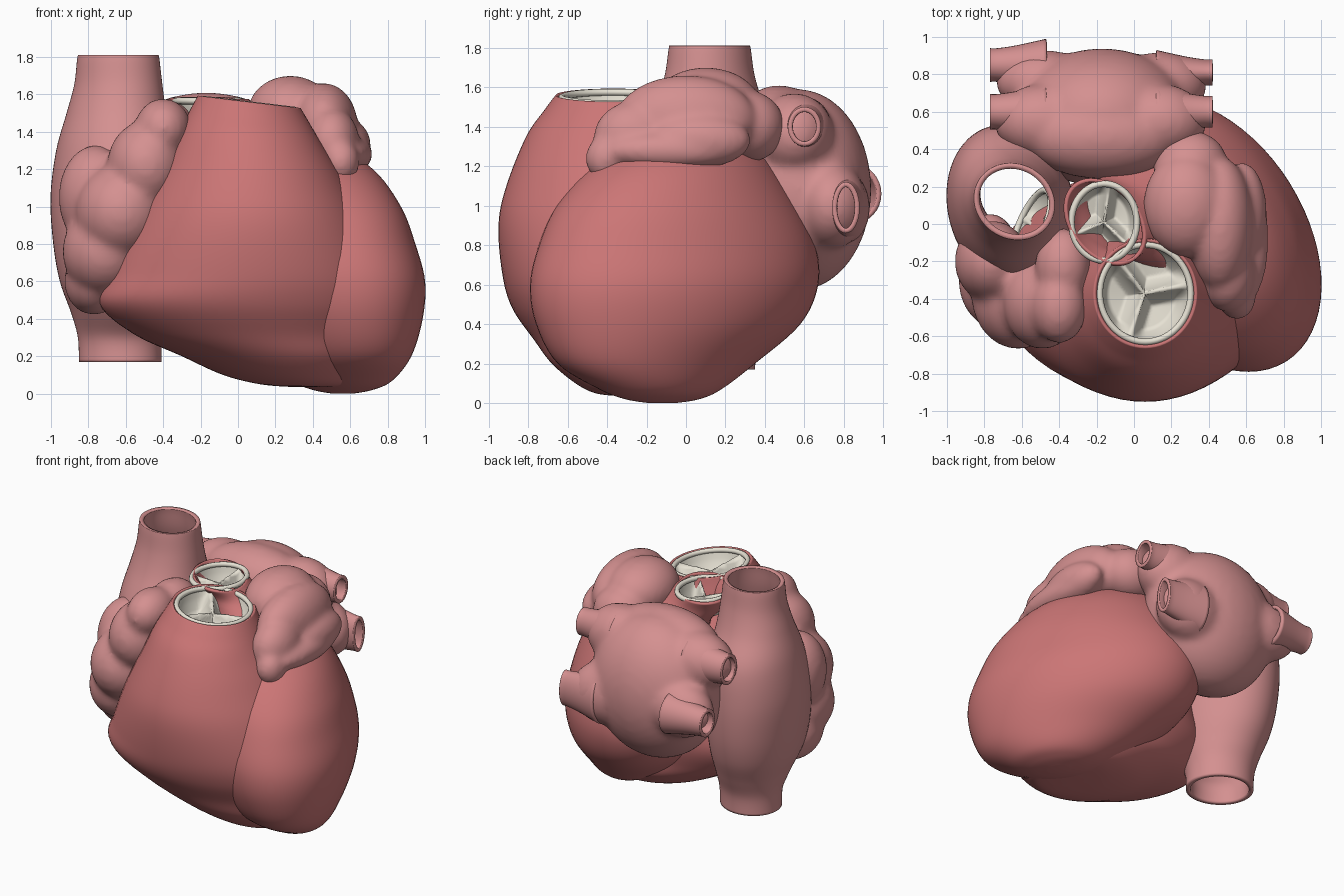
import bpy, bmesh, math
from mathutils import Matrix, Vector

if "Cube" in bpy.data.objects:
    bpy.data.objects.remove(bpy.data.objects["Cube"])


def material(name, rgb):
    m = bpy.data.materials.new(name)
    m.diffuse_color = (*rgb, 1)
    m.use_nodes = True
    m.node_tree.nodes["Principled BSDF"].inputs["Base Color"].default_value = m.diffuse_color
    return m


MUSCLE = material("muscle", (0.60, 0.18, 0.18))
ATRIUM = material("atrium", (0.66, 0.28, 0.28))
CREAM = material("valve", (0.80, 0.76, 0.66))


def finish(name, bm, mat):
    me = bpy.data.meshes.new(name)
    bm.to_mesh(me)
    bm.free()
    for p in me.polygons:
        p.use_smooth = True
    me.materials.append(mat)
    ob = bpy.data.objects.new(name, me)
    bpy.context.collection.objects.link(ob)
    return ob


def spline(rows, steps=6):
    """Catmull-Rom interpolation of ring parameters."""
    out = []
    for i in range(len(rows) - 1):
        quad = zip(rows[max(i - 1, 0)], rows[i], rows[i + 1], rows[min(i + 2, len(rows) - 1)])
        quad = list(quad)
        for s in range(steps):
            t = s / steps
            out.append([b + 0.5 * t * (c - a + t * (2 * a - 5 * b + 4 * c - d + t * (3 * (b - c) + d - a)))
                        for a, b, c, d in quad])
    return out + [list(rows[-1])]


def loft(name, rows, mat, shear=0, tilt=0, cap=False, wall=0.03, matrix=None, seg=64):
    """Skin of elliptical rings (cx, cy, z, rx, ry), open at the top."""
    bm = bmesh.new()
    rings = []
    top = rows[-1][2]
    for cx, cy, z, rx, ry in spline(rows):
        ring = []
        k = tilt * max(0, 1 - (top - z) / 0.35)
        for j in range(seg):
            a = 2 * math.pi * j / seg
            x, y = rx * math.cos(a), ry * math.sin(a)
            ring.append(bm.verts.new((cx + x - shear * y, cy + y, z + k * x)))
        rings.append(ring)
    for lo, hi in zip(rings, rings[1:]):
        for j in range(seg):
            n = (j + 1) % seg
            bm.faces.new((lo[j], lo[n], hi[n], hi[j]))
    if cap:
        bm.faces.new(rings[0][::-1])
    if matrix:
        bm.transform(matrix)
    ob = finish(name, bm, mat)
    sol = ob.modifiers.new("wall", 'SOLIDIFY')
    sol.thickness, sol.offset = wall, -1
    return ob


def blob(name, parts, mat, voxel=0.022, smooth=14):
    """Ellipsoids (x, y, z, rx, ry, rz) fused into one soft body."""
    bm = bmesh.new()
    for x, y, z, *r in parts:
        bmesh.ops.create_uvsphere(bm, u_segments=32, v_segments=20, radius=1,
                                  matrix=Matrix.Translation((x, y, z)) @ Matrix.Diagonal((*r, 1)))
    ob = finish(name, bm, mat)
    rm = ob.modifiers.new("fuse", 'REMESH')
    rm.mode, rm.voxel_size, rm.use_smooth_shade = 'VOXEL', voxel, True
    sm = ob.modifiers.new("soften", 'SMOOTH')
    sm.factor, sm.iterations = 0.5, smooth
    return ob


def valve(name, centre, rx, ry, turn, normal, depth=0.13):
    """Three cupped leaflets inside a rounded rim."""
    bm = bmesh.new()
    nr, na = 20, 72
    rows = []
    for i in range(nr + 1):
        r = max(i / nr, 0.01)
        row = []
        for j in range(na):
            a = 2 * math.pi * j / na
            phi = (a - math.radians(turn)) % (2 * math.pi / 3)
            edge = r * math.sin(min(phi, 2 * math.pi / 3 - phi))
            cup = max(0, min(1, (edge - 0.04) * 4)) ** 0.6 * max(0, min(1, (1 - r) * 4)) ** 0.6
            row.append(bm.verts.new((rx * r * math.cos(a), ry * r * math.sin(a),
                                     -0.05 * (1 - r) - depth * cup)))
        rows.append(row)
    bm.faces.new(rows[0])
    for lo, hi in zip(rows, rows[1:]):
        for j in range(na):
            n = (j + 1) % na
            bm.faces.new((lo[j], hi[j], hi[n], lo[n]))
    # rounded rim
    rim = []
    for j in range(na):
        a = 2 * math.pi * j / na
        rim.append([bm.verts.new(((rx + 0.018 * math.cos(b)) * math.cos(a),
                                  (ry + 0.018 * math.cos(b)) * math.sin(a), 0.018 * math.sin(b)))
                    for b in (2 * math.pi * k / 8 for k in range(8))])
    for j in range(na):
        p, q = rim[j], rim[(j + 1) % na]
        for k in range(8):
            m = (k + 1) % 8
            bm.faces.new((p[k], q[k], q[m], p[m]))
    rot = Vector((0, 0, 1)).rotation_difference(Vector(normal)).to_matrix().to_4x4()
    bm.transform(Matrix.Translation(centre) @ rot)
    return finish(name, bm, CREAM)


# Ventricles
loft("right_ventricle", [
    (0.42, -0.20, 0.035, 0.12, 0.14), (0.37, -0.20, 0.05, 0.25, 0.26), (0.30, -0.20, 0.10, 0.38, 0.36),
    (0.22, -0.22, 0.20, 0.52, 0.46), (0.10, -0.26, 0.32, 0.66, 0.51), (0.03, -0.30, 0.48, 0.77, 0.58),
    (0.05, -0.32, 0.65, 0.73, 0.61), (0.06, -0.34, 0.90, 0.63, 0.61), (0.06, -0.36, 1.10, 0.53, 0.55),
    (0.06, -0.41, 1.35, 0.39, 0.40), (0.06, -0.39, 1.48, 0.32, 0.33), (0.06, -0.37, 1.56, 0.275, 0.29)],
    MUSCLE, tilt=-0.12, cap=True, wall=0.02)
loft("left_ventricle", [
    (0.56, -0.12, 0.0, 0.05, 0.07), (0.56, -0.12, 0.02, 0.15, 0.19), (0.55, -0.13, 0.07, 0.26, 0.31),
    (0.50, -0.15, 0.20, 0.40, 0.50), (0.43, -0.09, 0.40, 0.52, 0.67), (0.39, -0.06, 0.60, 0.57, 0.73),
    (0.36, -0.045, 0.80, 0.55, 0.70), (0.33, -0.045, 1.0, 0.51, 0.61), (0.27, -0.02, 1.20, 0.43, 0.46),
    (0.12, 0.03, 1.36, 0.34, 0.29), (-0.08, 0.03, 1.48, 0.24, 0.21), (-0.16, 0.01, 1.575, 0.205, 0.235)],
    MUSCLE, shear=0.3, cap=True, wall=0.02)

# Right atrium with both great veins
loft("right_atrium", [
    (-0.63, 0.14, 0.17, 0.22, 0.21), (-0.63, 0.14, 0.30, 0.225, 0.22), (-0.63, 0.11, 0.43, 0.26, 0.30),
    (-0.64, 0.08, 0.60, 0.31, 0.40), (-0.65, 0.08, 0.80, 0.335, 0.44), (-0.66, 0.10, 1.05, 0.34, 0.43),
    (-0.66, 0.12, 1.30, 0.31, 0.38), (-0.65, 0.12, 1.50, 0.265, 0.28), (-0.64, 0.12, 1.65, 0.235, 0.23),
    (-0.64, 0.12, 1.78, 0.22, 0.21), (-0.64, 0.12, 1.81, 0.215, 0.205)], ATRIUM, shear=0.1)
blob("right_auricle", [
    (-0.40, -0.44, 1.42, 0.15, 0.20, 0.16), (-0.38, -0.22, 1.42, 0.15, 0.20, 0.15),
    (-0.49, -0.42, 1.22, 0.21, 0.25, 0.24), (-0.62, -0.38, 0.97, 0.25, 0.29, 0.26),
    (-0.71, -0.30, 0.76, 0.23, 0.27, 0.24), (-0.77, -0.18, 0.60, 0.16, 0.24, 0.18),
    (-0.76, -0.20, 1.05, 0.20, 0.22, 0.28)], ATRIUM)

# Left atrium with four pulmonary vein stubs
blob("left_atrium", [
    (-0.17, 0.57, 1.08, 0.48, 0.37, 0.51), (-0.17, 0.47, 1.38, 0.42, 0.23, 0.23),
    (0.14, 0.55, 1.36, 0.25, 0.20, 0.21), (0.14, 0.74, 1.00, 0.25, 0.18, 0.22),
    (-0.48, 0.55, 1.34, 0.27, 0.20, 0.20), (-0.48, 0.76, 1.06, 0.26, 0.17, 0.20)], ATRIUM)
for side, level, x, y, z, ry, rz in (
        ("left", "upper", 0.42, 0.60, 1.40, 0.085, 0.10), ("left", "lower", 0.42, 0.81, 0.99, 0.07, 0.13),
        ("right", "upper", -0.77, 0.60, 1.36, 0.095, 0.11), ("right", "lower", -0.77, 0.85, 1.06, 0.09, 0.10)):
    d = Vector((math.copysign(1, x), 0, 0))
    loft(f"{side}_{level}_pulmonary_vein", [
        (0, 0, -0.30, ry + 0.05, rz + 0.05), (0, 0, -0.14, ry + 0.015, rz + 0.015),
        (0, 0, -0.04, ry, rz), (0, 0, 0, ry, rz)], ATRIUM, seg=32, wall=0.025,
        matrix=Matrix.Translation((x, y, z)) @ d.to_track_quat('Z', 'Y').to_matrix().to_4x4())

# Left auricle draped over the left ventricle
blob("left_auricle", [
    (0.28, 0.10, 1.50, 0.23, 0.28, 0.20), (0.46, 0.00, 1.43, 0.18, 0.36, 0.23),
    (0.50, -0.26, 1.34, 0.15, 0.21, 0.19), (0.58, 0.06, 1.33, 0.13, 0.27, 0.14),
    (0.30, 0.32, 1.40, 0.20, 0.18, 0.18), (0.55, -0.40, 1.24, 0.10, 0.11, 0.12),
    (0.60, -0.08, 1.28, 0.12, 0.34, 0.10)], ATRIUM, voxel=0.018)

# Valves
valve("pulmonary_valve", (0.06, -0.37, 1.545), 0.245, 0.26, 10, (0.12, 0, 1))
valve("aortic_valve", (-0.16, 0.01, 1.565), 0.175, 0.205, 80, (0, 0, 1))
valve("tricuspid_valve", (-0.55, -0.02, 0.80), 0.19, 0.22, 30, (-0.85, 0.4, 0.35), 0.05)
